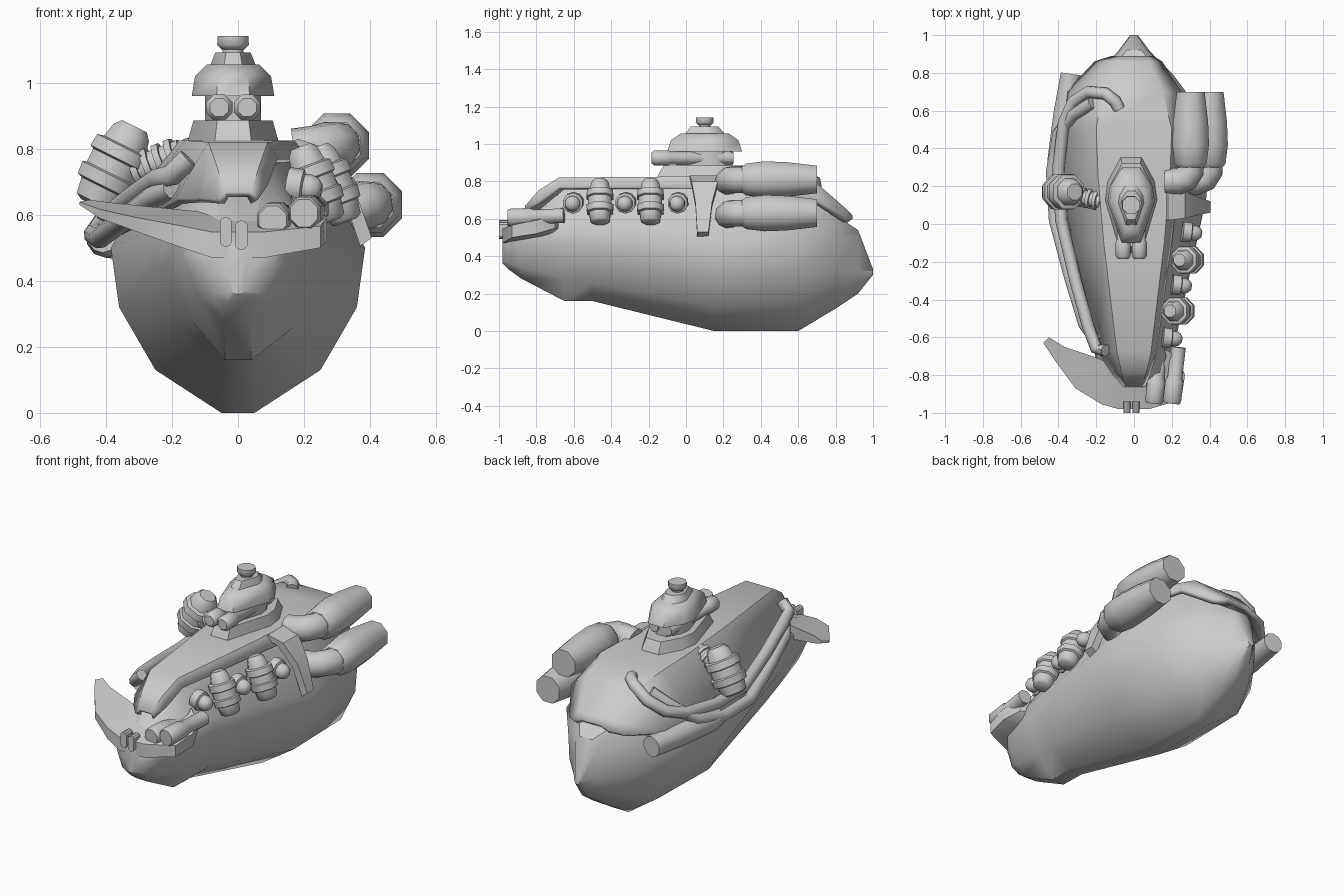
import bpy, bmesh
from math import sin, cos, pi, radians
from mathutils import Vector


def make(name, verts, faces, angle=30):
    me = bpy.data.meshes.new(name)
    me.from_pydata([tuple(v) for v in verts], [], faces)
    bm = bmesh.new()
    bm.from_mesh(me)
    bmesh.ops.recalc_face_normals(bm, faces=bm.faces)
    bm.to_mesh(me)
    bm.free()
    me.shade_smooth()
    me.set_sharp_from_angle(angle=radians(angle))
    ob = bpy.data.objects.new(name, me)
    bpy.context.collection.objects.link(ob)
    return ob


def loft(name, rings, angle=30):
    """Skin closed rings of equal length and cap both ends."""
    n = len(rings[0])
    verts = [v for r in rings for v in r]
    faces = [(i * n + j, i * n + (j + 1) % n, (i + 1) * n + (j + 1) % n, (i + 1) * n + j)
             for i in range(len(rings) - 1) for j in range(n)]
    faces += [tuple(range(n)), tuple(range(len(verts) - n, len(verts)))]
    return make(name, verts, faces, angle)


def lathe(name, profile, start, direction, sides=8, angle=50):
    """Spin (radius, height) pairs round an axis."""
    q = Vector(direction).to_track_quat('Z', 'Y')
    o = Vector(start)
    rings = [[o + q @ Vector((r * cos(2 * pi * (k + .5) / sides), r * sin(2 * pi * (k + .5) / sides), h))
              for k in range(sides)] for r, h in profile]
    return loft(name, rings, angle)


def tube(name, points, radius, sides=8):
    """Sweep a circle along a polyline."""
    pts = [Vector(p) for p in points]
    rings, u = [], None
    for i, p in enumerate(pts):
        t = (pts[min(i + 1, len(pts) - 1)] - pts[max(i - 1, 0)]).normalized()
        u = t.orthogonal() if u is None else u - t * u.dot(t)
        u.normalize()
        w = t.cross(u)
        rings.append([p + radius * (u * cos(2 * pi * k / sides) + w * sin(2 * pi * k / sides))
                      for k in range(sides)])
    return loft(name, rings, 50)


# Hull: y, then half section (x, z) from keel to deck edge
stations = [
    (-.98, (.01, .36), (.02, .37), (.03, .42), (.03, .49), (.02, .52)),
    (-.95, (.03, .33), (.08, .36), (.11, .44), (.11, .51), (.05, .54)),
    (-.88, (.04, .28), (.11, .34), (.17, .47), (.17, .54), (.05, .57)),
    (-.65, (.04, .16), (.14, .28), (.215, .46), (.205, .58), (.09, .76)),
    (-.50, (.045, .16), (.17, .26), (.245, .435), (.235, .57), (.11, .78)),
    (.15, (.05, 0), (.25, .13), (.36, .32), (.385, .50), (.22, .78)),
    (.60, (.05, 0), (.24, .13), (.335, .32), (.35, .50), (.20, .74)),
    (.80, (.04, .12), (.15, .20), (.19, .32), (.20, .50), (.13, .62)),
    (.92, (.025, .20), (.06, .25), (.08, .32), (.07, .50), (.04, .54)),
    (1.0, (.01, .30), (.015, .31), (.02, .32), (.015, .325), (.01, .33))]
loft("hull", [[(x, y, z) for x, z in half] + [(-x, y, z) for x, z in reversed(half)]
              for y, *half in stations], 35)

# Armour shell over the deck, deeper on the left side
shell = [
    (-.86, (-.06, .645), (-.04, .67), (.04, .67), (.06, .645)),
    (-.79, (-.12, .65), (-.065, .75), (.065, .75), (.09, .69)),
    (-.68, (-.19, .65), (-.09, .82), (.09, .82), (.12, .77)),
    (-.10, (-.37, .56), (-.16, .825), (.16, .825), (.20, .77)),
    (.25, (-.42, .54), (-.19, .825), (.19, .825), (.24, .76)),
    (.50, (-.41, .56), (-.20, .825), (.20, .825), (.25, .74)),
    (.70, (-.36, .58), (-.17, .79), (.15, .79), (.25, .70)),
    (.86, (-.21, .59), (-.09, .65), (.08, .65), (.15, .60)),
    (.89, (-.12, .60), (-.07, .62), (.06, .62), (.10, .60))]
sv = [(x, y, z) for y, *row in shell for x, z in row]
sf = [(i * 4 + j, i * 4 + j + 1, i * 4 + j + 5, i * 4 + j + 4)
      for i in range(len(shell) - 1) for j in range(3)]
ob = make("armour_shell", sv, sf, 35)
sol = ob.modifiers.new("thickness", 'SOLIDIFY')
sol.thickness = .03
sol.offset = -1

# Bow collar with one long horn: outer xy, inner xy, bottom z, top z
collar = [
    (-.48, -.63, -.45, -.60, .63, .645),
    (-.42, -.72, -.37, -.65, .59, .635),
    (-.31, -.87, -.22, -.70, .55, .62),
    (-.17, -.955, -.12, -.74, .50, .61),
    (-.08, -.98, -.06, -.80, .47, .60),
    (.08, -.98, .05, -.80, .47, .60),
    (.25, -.93, .15, -.76, .50, .61),
    (.27, -.80, .17, -.70, .52, .64),
    (.23, -.70, .16, -.66, .55, .66)]
loft("bow_collar", [[(a, b, zb), (a, b, zb + (zt - zb) * .6), (c, d, zt), (c, d, zb)]
                    for a, b, c, d, zb, zt in collar], 35)

# Small lamps on the bow
for x, z in ((-.037, .548), (.01, .538)):
    pts = [(x + .019 * cos(a), z + .019 * sin(a) + (.026 if sin(a) > 0 else -.026))
           for a in [pi / 10 + i * pi / 5 for i in range(10)]]
    loft("bow_lamp", [[(px, y, pz) for px, pz in pts] for y in (-1, -.94)])

# Forward gun pair set in the collar
for x, z in ((.105, .585), (.20, .605)):
    lathe("bow_gun", [(.045, 0), (.052, .015), (.052, .12), (.042, .14), (.042, .30)],
          (x, -.95, z), (.12, 1, .04))

# Hanging flap on the right
flap = [(.18, .83, .02, .19), (.27, .80, .03, .17), (.35, .69, .05, .14), (.405, .53, .06, .12)]
loft("side_flap", [[(x, a, z), (x, b, z), (x - .035, b, z - .025), (x - .035, a, z - .025)]
                   for x, z, a, b in flap])

# Canisters: two on the right, one larger on the left
canister = [(.038, -.12), (.055, -.11), (.062, -.065), (.075, -.06), (.078, -.025), (.068, -.02),
            (.068, .02), (.078, .025), (.075, .06), (.058, .065), (.05, .105), (.035, .125)]
for x, y in ((.285, -.19), (.235, -.46)):
    lathe("side_canister", canister, (x, y, .69), (-.38, 0, 1))
lathe("left_canister", [(r * 1.3, h * 1.1) for r, h in canister], (-.375, .17, .745), (.5, 0, 1))
ribs = [(.055 if (i // 2) % 2 else .042, .02 * ((i + 1) // 2)) for i in range(16)]
lathe("ribbed_joint", ribs, (-.17, .12, .79), (-1, .2, -.4))

# Rounded side ports between the canisters
for x, y in ((.15, -.60), (.20, -.32), (.255, -.04)):
    lathe("side_port", [(.055, 0), (.055, .045), (.042, .05), (.042, .07), (.036, .09), (.018, .105)],
          (x, y, .69), (1, -.12, -.15), 10, 50)

# Twin engines on the right with bent intakes
for x, z in ((.30, .81), (.40, .63)):
    lathe("engine", [(.075, 0), (.092, .02), (.105, .12), (.10, .24), (.08, .40)],
          (x, .30, z), (0, 1, 0), 8, 50)
    tube("engine_intake", [(x - .13, .225, z - .02), (x - .06, .225, z - .01), (x - .025, .24, z),
                           (x, .28, z), (x, .33, z)], .072, 10)

# Left side pipes and rear exhaust
tube("upper_pipe", [(-.08, .61, .80), (-.10, .65, .81), (-.15, .69, .80), (-.24, .70, .74),
                    (-.32, .65, .68), (-.37, .54, .64), (-.40, .30, .61), (-.385, .02, .60),
                    (-.31, -.30, .66), (-.24, -.55, .71), (-.20, -.66, .72), (-.15, -.67, .77)], .033)
tube("lower_pipe", [(-.22, .64, .76), (-.32, .58, .68), (-.40, .48, .59), (-.435, .28, .54),
                    (-.42, .02, .53), (-.34, -.28, .59), (-.265, -.53, .65), (-.20, -.62, .68)], .033)
lathe("rear_exhaust", [(.045, 0), (.06, .06), (.065, .3), (.058, .52)],
      (-.41, .28, .53), (.15, 1, 0), 10, 50)


# Turret: stack of long octagons tapering to the front
def octo(a, b, z, cx=-.015, cy=.10):
    pts = [(.4, -1), (1, .1), (.9, .5), (.4, 1)]
    return [(cx + a * u, cy + b * v, z) for u, v in pts] + \
           [(cx - a * u, cy + b * v, z) for u, v in reversed(pts)]


loft("turret_base", [octo(.145, .26, .80), octo(.135, .25, .832), octo(.12, .22, .885)], 50)
loft("turret_core", [octo(.085, .15, .87), octo(.085, .15, .97)], 50)
loft("turret_dome", [octo(.125, .20, .96), octo(.115, .18, 1.02), octo(.08, .13, 1.055)], 50)
loft("turret_top", [octo(.07, .11, 1.05), octo(.053, .075, 1.092)], 50)
lathe("hatch_neck", [(.034, 0), (.034, .06)], (-.015, .10, 1.06), (0, 0, 1))
lathe("hatch_cap", [(.036, 0), (.052, .015), (.05, .042)], (-.015, .10, 1.10), (0, 0, 1))

# Twin turret guns
for x in (-.057, .028):
    lathe("turret_gun", [(.03, 0), (.043, .015), (.043, .09), (.037, .10), (.037, .42), (.03, .44)],
          (x, -.185, .925), (0, 1, 0))
